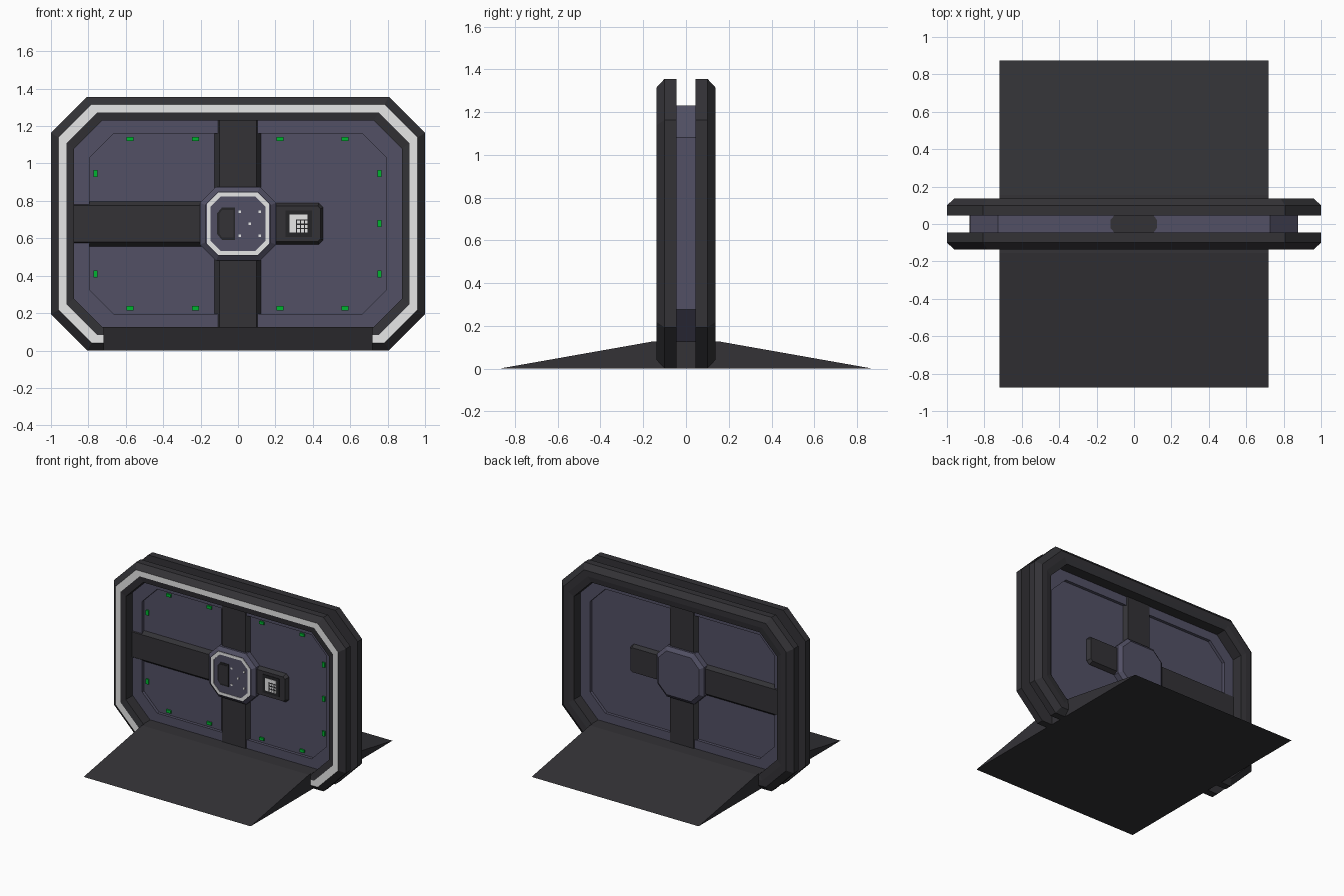
import bpy, bmesh

if "Cube" in bpy.data.objects:
    bpy.data.objects.remove(bpy.data.objects["Cube"])

ZC = 0.678  # height of the door centre


def mat(name, r, g, b):
    m = bpy.data.materials.new(name)
    m.diffuse_color = (r, g, b, 1)
    m.use_nodes = True
    m.node_tree.nodes["Principled BSDF"].inputs["Base Color"].default_value = m.diffuse_color
    return m


DARK = mat("dark_grey", 0.033, 0.032, 0.037)
BLUE = mat("slate_blue", 0.085, 0.081, 0.13)
WHITE = mat("pale_grey", 0.82, 0.82, 0.82)
GREEN = mat("green", 0.0, 0.46, 0.03)
BLACK = mat("black", 0.018, 0.018, 0.02)


def finish(name, bm, mats):
    bmesh.ops.recalc_face_normals(bm, faces=bm.faces)
    me = bpy.data.meshes.new(name)
    bm.to_mesh(me)
    bm.free()
    for m in mats:
        me.materials.append(m)
    ob = bpy.data.objects.new(name, me)
    bpy.context.collection.objects.link(ob)
    return ob


def loft(name, rings, mats, cx=0, cz=ZC, ring=False, accent=None):
    """Chamfered rectangles (half_x, half_z, chamfer, y) joined in order."""
    bm = bmesh.new()
    loops = []
    for hx, hz, c, y in rings:
        pts = [(hx, hz - c), (hx - c, hz), (c - hx, hz), (-hx, hz - c),
               (-hx, c - hz), (c - hx, -hz), (hx - c, -hz), (hx, c - hz)]
        loops.append([bm.verts.new((cx + x, y, cz + z)) for x, z in pts])
    n = len(loops)
    for i in range(n if ring else n - 1):
        a, b = loops[i], loops[(i + 1) % n]
        for k in range(8):
            f = bm.faces.new((a[k], a[(k + 1) % 8], b[(k + 1) % 8], b[k]))
            f.material_index = int(i == accent)
    if not ring:
        bm.faces.new(loops[0])
        bm.faces.new(loops[-1])
    return finish(name, bm, mats)


def prism(name, pts0, pts1, m):
    bm = bmesh.new()
    a = [bm.verts.new(p) for p in pts0]
    b = [bm.verts.new(p) for p in pts1]
    bm.faces.new(a)
    bm.faces.new(b)
    for k in range(len(a)):
        j = (k + 1) % len(a)
        bm.faces.new((a[k], a[j], b[j], b[k]))
    return finish(name, bm, [m])


def box(name, x0, x1, y0, y1, z0, z1, m):
    c = [(x0, z0), (x1, z0), (x1, z1), (x0, z1)]
    return prism(name, [(x, y0, z) for x, z in c], [(x, y1, z) for x, z in c], m)


# Front and back frames; the front one carries the pale stripe
for s, name in ((-1, "front_frame"), (1, "back_frame")):
    loft(name, [(1.0, 0.678, 0.193, s * 0.045), (1.0, 0.678, 0.193, s * 0.1),
                (0.96, 0.638, 0.177, s * 0.137), (0.917, 0.595, 0.165, s * 0.137),
                (0.876, 0.552, 0.15, s * 0.13), (0.876, 0.552, 0.15, s * 0.045)],
         [DARK, WHITE], ring=True, accent=2 if s < 0 else None)

# Door slab, recessed on both sides
half = [(0.795, 0.483, 0.13, -0.022), (0.795, 0.483, 0.13, -0.045),
        (0.876, 0.552, 0.15, -0.045)]
loft("door_slab", half + [(a, b, c, -y) for a, b, c, y in reversed(half)], [BLUE])

# Cross bars
sec = [(-0.125, -0.022), (-0.1, -0.052), (0.1, -0.052), (0.122, -0.022),
       (0.122, 0.022), (0.1, 0.052), (-0.1, 0.052), (-0.125, 0.022)]
prism("vertical_bar", [(u, v, 0.12) for u, v in sec],
      [(u, v, 1.231) for u, v in sec], DARK)
prism("horizontal_bar", [(-0.879, v, ZC + u * 0.97) for u, v in sec],
      [(0, v, ZC + u * 0.97) for u, v in sec], DARK)
loft("keypad_arm", [(0.165, 0.095, 0.015, -0.055), (0.178, 0.11, 0.022, -0.028),
                    (0.178, 0.11, 0.022, 0.028), (0.165, 0.095, 0.015, 0.055)],
     [DARK], cx=0.277)

# Central hub
loft("hub", [(0.175, 0.17, 0.07, -0.09), (0.203, 0.197, 0.085, -0.068),
             (0.203, 0.197, 0.085, 0.068), (0.175, 0.17, 0.07, 0.09)], [BLUE])
loft("hub_ring", [(0.167, 0.167, 0.062, -0.088), (0.167, 0.167, 0.062, -0.093),
                  (0.146, 0.146, 0.054, -0.093), (0.146, 0.146, 0.054, -0.088)],
     [WHITE], ring=True)

# Handle on the hub with chamfered left corners
for name, g, y, m in (("handle_rim", 0, -0.094, BLACK), ("handle", 0.014, -0.097, DARK)):
    c = [(-0.016 - g / 2, 0.088 - g), (-0.085, 0.088 - g), (-0.112 + g, 0.055),
         (-0.112 + g, -0.055), (-0.085, -0.088 + g), (-0.016 - g / 2, -0.088 + g)]
    prism(name, [(x, -0.088, ZC + z) for x, z in c], [(x, y, ZC + z) for x, z in c], m)

# Rivets
for x, z in ((0.01, 0.064), (0.116, 0.064), (0.063, 0), (0.01, -0.064), (0.116, -0.064)):
    box("rivet", x - 0.007, x + 0.007, -0.094, -0.088, ZC + z - 0.007, ZC + z + 0.007, WHITE)

# Keypad
box("keypad_base", 0.253, 0.395, -0.059, -0.05, 0.608, 0.75, BLACK)
box("keypad_plate", 0.275, 0.372, -0.062, -0.055, 0.63, 0.728, WHITE)
for x in (0.312, 0.335, 0.355):
    box("key_gap", x - 0.003, x + 0.003, -0.064, -0.061, 0.63, 0.7, BLACK)
for z in (0.652, 0.675, 0.698):
    box("key_gap", 0.312, 0.372, -0.064, -0.061, z - 0.003, z + 0.003, BLACK)

# Green indicator lights on the front panel
for z in (1.13, 0.226):
    for x in (-0.577, -0.228, 0.225, 0.573):
        box("light", x - 0.019, x + 0.019, -0.034, -0.018, z - 0.011, z + 0.011, GREEN)
for x, z in ((-0.761, 0.946), (-0.761, 0.41), (0.757, 0.946), (0.757, 0.41), (0.757, 0.68)):
    box("light", x - 0.011, x + 0.011, -0.034, -0.018, z - 0.019, z + 0.019, GREEN)

# Ramp through the doorway
ramp = [(-0.873, 0), (-0.155, 0.127), (0.155, 0.127), (0.873, 0)]
prism("ramp", [(-0.72, y, z) for y, z in ramp], [(0.72, y, z) for y, z in ramp], DARK)
